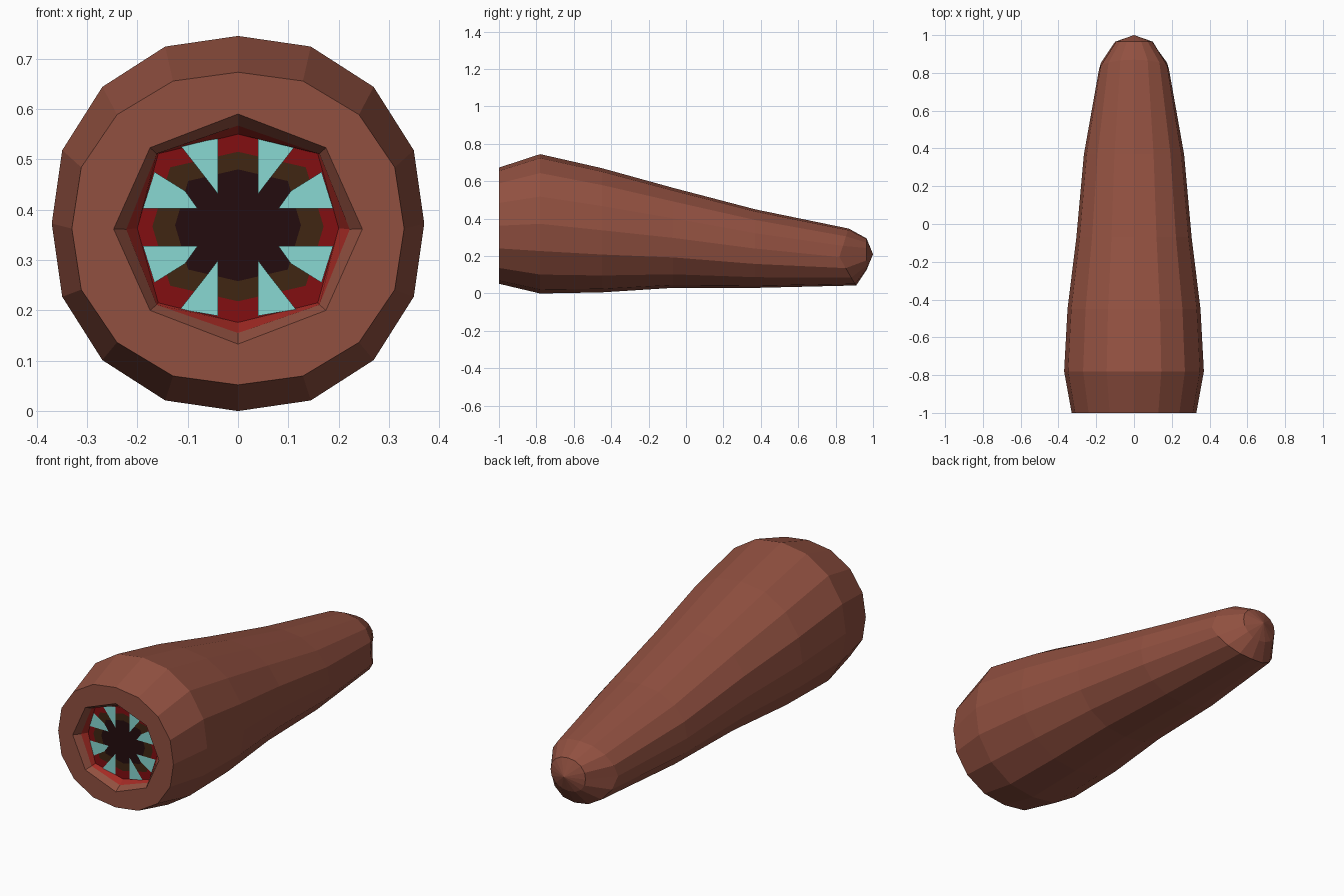
import bpy
import bmesh
import math

if "Cube" in bpy.data.objects:
    bpy.data.objects.remove(bpy.data.objects["Cube"])


def srgb(r, g, b):
    lin = [(c / 255 / 12.92) if c < 10 else ((c / 255 + 0.055) / 1.055) ** 2.4 for c in (r, g, b)]
    return (*lin, 1.0)


def material(name, r, g, b):
    m = bpy.data.materials.new(name)
    m.diffuse_color = srgb(r, g, b)
    m.use_nodes = True
    m.node_tree.nodes["Principled BSDF"].inputs["Base Color"].default_value = m.diffuse_color
    return m


SKIN, LIP, GUM, THROAT_EDGE, THROAT = range(5)
mats = [
    material("brown skin", 145, 80, 64),
    material("lip red", 165, 42, 36),
    material("gum dark red", 130, 14, 17),
    material("olive brown", 64, 38, 18),
    material("throat black", 36, 12, 14),
]
tooth_mat = material("pale teal", 136, 216, 210)


def make_object(name, bm, materials):
    mesh = bpy.data.meshes.new(name)
    bm.to_mesh(mesh)
    bm.free()
    for m in materials:
        mesh.materials.append(m)
    ob = bpy.data.objects.new(name, mesh)
    bpy.context.collection.objects.link(ob)
    return ob


def ring(bm, n, y, half_w, z_low, z_high, bulge=0.0, tilt=False):
    """Ring of n points around y, slightly squared off by bulge."""
    zc, half_h = (z_low + z_high) / 2, (z_high - z_low) / 2
    verts = []
    for i in range(n):
        a = 2 * math.pi * i / n
        c, s = math.cos(a), math.sin(a)
        k = 1 + bulge * abs(math.sin(2 * a))
        yy = y + (0.07 * abs(s) - 0.02 * s if tilt else 0)
        verts.append(bm.verts.new((half_w * c * k, yy, zc + half_h * s * k)))
    return verts


def band(bm, a, b, mat):
    n = len(a)
    for i in range(n):
        j = (i + 1) % n
        bm.faces.new((a[i], a[j], b[j], b[i])).material_index = mat


bm = bmesh.new()

# Tail tip and tapering body: y, half width, bottom, top
sections = [
    (0.965, 0.10, 0.125, 0.295),
    (0.82, 0.185, 0.043, 0.347),
    (0.37, 0.265, 0.03, 0.45),
    (-0.07, 0.305, 0.03, 0.565),
    (-0.45, 0.352, 0.006, 0.67),
    (-0.78, 0.37, 0.0, 0.745),
    (-1.0, 0.33, 0.052, 0.673),
]
rings = [ring(bm, 16, *s, bulge=0.03, tilt=(i == 1)) for i, s in enumerate(sections)]
tip = bm.verts.new((0, 1.0, 0.21))
for i in range(16):
    bm.faces.new((tip, rings[0][i], rings[0][(i + 1) % 16]))
for a, b in zip(rings, rings[1:]):
    band(bm, a, b, SKIN)

# Flat front rim down to the eight-sided mouth opening
rim = rings[-1]
mouth = ring(bm, 8, -1.0, 0.247, 0.133, 0.59)
for k in range(8):
    o = [rim[(2 * k + d) % 16] for d in range(3)]
    bm.faces.new((*o, mouth[(k + 1) % 8], mouth[k]))

# Sloping mouth wall, then the flat painted rings of the mouth floor
FLOOR = -0.94
steps = [
    (SKIN, -0.967, 0.222, 0.155, 0.567, 0.03),
    (LIP, FLOOR, 0.20, 0.176, 0.55, 0.12),
    (GUM, FLOOR, 0.17, 0.218, 0.515, 0.12),
    (THROAT_EDGE, FLOOR, 0.125, 0.258, 0.48, 0.12),
]
prev = mouth
for mat, y, w, lo, hi, bulge in steps:
    cur = ring(bm, 8, y, w, lo, hi, bulge)
    band(bm, prev, cur, mat)
    prev = cur
bm.faces.new(prev).material_index = THROAT

bmesh.ops.recalc_face_normals(bm, faces=bm.faces[:])
make_object("worm_body", bm, mats)

# Teeth: two outlines mirrored into all four quarters of the mouth
bm = bmesh.new()
upright = [(0.04, 0.176), (0.115, 0.163), (0.058, 0.09), (0.04, 0.066)]
sideways = [(0.189, 0.037), (0.166, 0.11), (0.105, 0.072), (0.08, 0.037)]
for outline in (upright, sideways):
    for sx in (1, -1):
        for sz in (1, -1):
            f = bm.faces.new([bm.verts.new((sx * x, FLOOR - 0.004, 0.365 + sz * z))
                              for x, z in outline])
            f.normal_update()
            if f.normal.y > 0:
                f.normal_flip()
make_object("teeth", bm, [tooth_mat])
